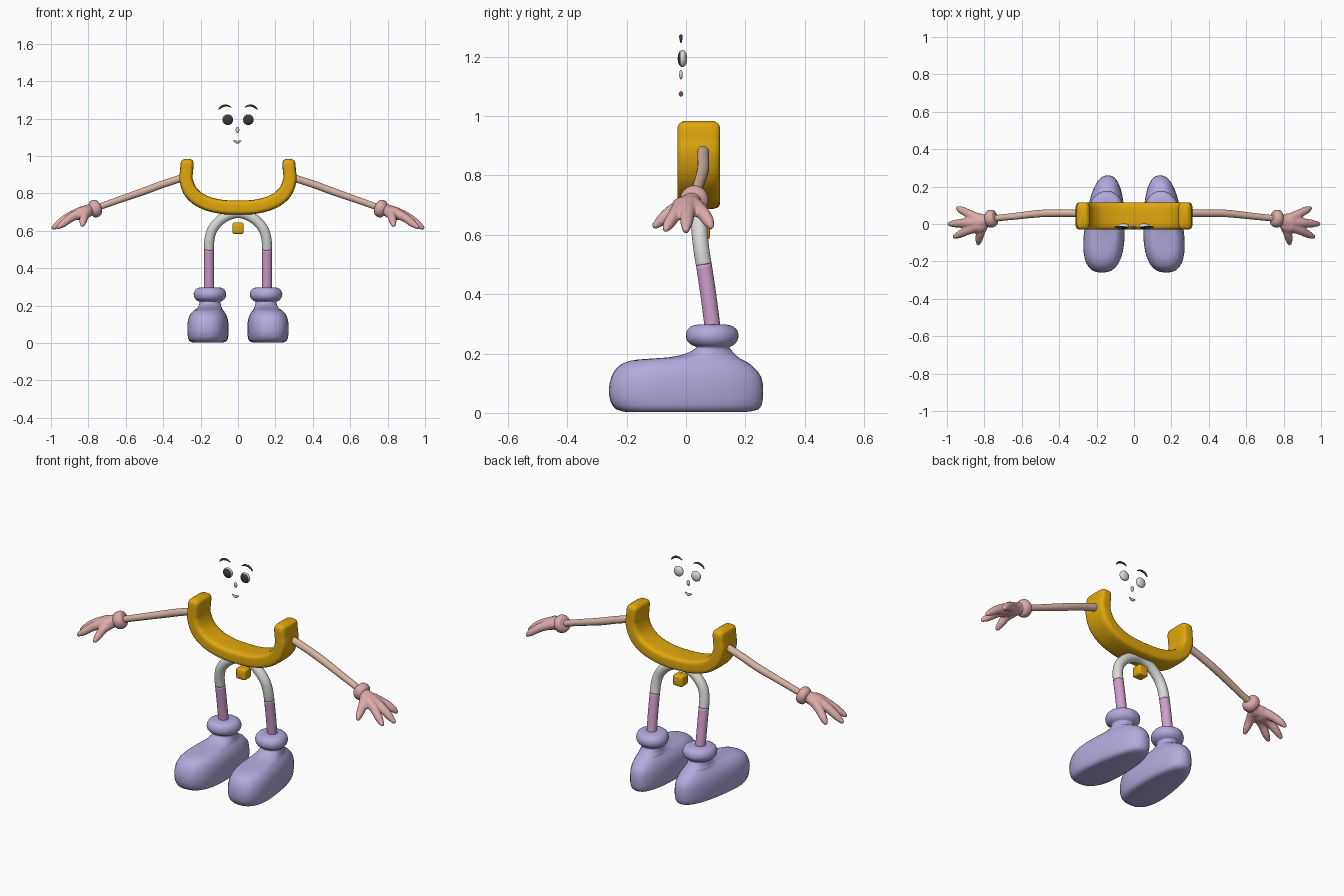
import bpy, bmesh, math
from mathutils import Vector, Matrix

if "Cube" in bpy.data.objects:
    bpy.data.objects.remove(bpy.data.objects["Cube"])


def mat(name, r, g, b):
    m = bpy.data.materials.new(name)
    m.diffuse_color = (r, g, b, 1)
    m.use_nodes = True
    m.node_tree.nodes["Principled BSDF"].inputs["Base Color"].default_value = m.diffuse_color
    return m


YELLOW = mat("golden yellow", 0.76, 0.39, 0.004)
LAVENDER = mat("lavender", 0.45, 0.40, 0.72)
SKIN = mat("skin beige", 0.68, 0.46, 0.37)
GLOVE = mat("rosy pink", 0.72, 0.40, 0.40)
STOCKING = mat("orchid pink", 0.63, 0.35, 0.60)
WHITE = mat("off white", 0.70, 0.70, 0.68)
DARK = mat("charcoal", 0.045, 0.045, 0.045)


def finish(bm, name, *mats):
    bmesh.ops.recalc_face_normals(bm, faces=bm.faces)
    me = bpy.data.meshes.new(name)
    bm.to_mesh(me)
    bm.free()
    for m in mats:
        me.materials.append(m)
    for p in me.polygons:
        p.use_smooth = True
    ob = bpy.data.objects.new(name, me)
    bpy.context.collection.objects.link(ob)
    return ob


def skin_rings(bm, rings):
    """Bridge closed rings of points and cap both ends."""
    vs = [[bm.verts.new(p) for p in r] for r in rings]
    n = len(vs[0])
    for a, b in zip(vs, vs[1:]):
        for i in range(n):
            j = (i + 1) % n
            bm.faces.new((a[i], a[j], b[j], b[i]))
    bm.faces.new(vs[0])
    bm.faces.new(vs[-1])


def spline(pts, steps):
    """Smooth curve through points of any dimension."""
    p = [pts[0]] + list(pts) + [pts[-1]]
    out = []
    for a, b, c, d in zip(p, p[1:], p[2:], p[3:]):
        for s in range(steps):
            t = s / steps
            out.append([0.5 * (2 * q + (r - o) * t + (2 * o - 5 * q + 4 * r - u) * t * t
                               + (3 * q - o - 3 * r + u) * t ** 3)
                        for o, q, r, u in zip(a, b, c, d)])
    return out + [list(pts[-1])]


def power(v, e):
    return math.copysign(abs(v) ** e, v)


def sweep(bm, pts, steps=6, sides=16, square=2.0):
    """Sweep a section along points (x, y, z, radius[, depth radius])."""
    path = spline([(*p, p[3])[:5] for p in pts], steps)
    pos = [Vector(p[:3]) for p in path]
    rings = []
    for i, p in enumerate(path):
        tan = (pos[min(i + 1, len(pos) - 1)] - pos[max(i - 1, 0)]).normalized()
        u = tan.cross(Vector((0, 1, 0))).normalized()
        v = u.cross(tan).normalized()
        ra, rb = max(p[3], 0.001), max(p[4], 0.001)
        ring = []
        for k in range(sides):
            a = math.tau * (k + 0.5) / sides
            ring.append(pos[i] + u * ra * power(math.cos(a), 2 / square)
                        + v * rb * power(math.sin(a), 2 / square))
        rings.append(ring)
    skin_rings(bm, rings)


def tube(name, m, pts, **kw):
    bm = bmesh.new()
    sweep(bm, pts, **kw)
    return finish(bm, name, m)


def ball(bm, c, r, rot=Matrix()):
    bmesh.ops.create_uvsphere(bm, u_segments=24, v_segments=14, radius=1,
                              matrix=Matrix.Translation(c) @ rot @ Matrix.Diagonal((*r, 1)))


def both(pts):
    """Mirror a half path that starts on the centre line."""
    return [(-p[0], *p[1:]) for p in reversed(pts[1:])] + list(pts)


# U-shaped body band with softened square section
band = [(0, 0.724, 0.038, 0.072), (0.10, 0.730, 0.038, 0.072), (0.19, 0.757, 0.038, 0.072),
        (0.25, 0.805, 0.038, 0.072), (0.277, 0.87, 0.036, 0.072), (0.275, 0.92, 0.035, 0.072),
        (0.272, 0.955, 0.035, 0.072), (0.271, 0.973, 0.031, 0.067), (0.271, 0.983, 0.018, 0.052)]
tube("body_band", YELLOW, both([(x, 0.043, z, a, b) for x, z, a, b in band]),
     sides=32, square=4.5)

# small rounded block under the band
bm = bmesh.new()
bmesh.ops.create_cube(bm, size=0.061, matrix=Matrix.Translation((0, 0.05, 0.614)))
bmesh.ops.bevel(bm, geom=bm.edges[:], offset=0.011, segments=3, profile=0.5, affect='EDGES')
finish(bm, "lower_block", YELLOW)

# arch joining both legs
arch = [(0, 0.045, 0.695), (0.05, 0.045, 0.684), (0.10, 0.045, 0.653), (0.138, 0.046, 0.605),
        (0.153, 0.052, 0.55), (0.155, 0.06, 0.50)]
tube("hip_arch", WHITE, both([(*p, 0.027) for p in arch]), sides=20)

# shoe rings: height, front y, back y, front half width, back half width
SHOE = [(0.003, -.20, .20, .095, .060), (0.012, -.235, .245, .115, .077), (.04, -.255, .258, .123, .085),
        (.08, -.26, .26, .126, .086), (.12, -.252, .254, .122, .083), (.15, -.235, .232, .110, .077),
        (.17, -.205, .208, .090, .070), (.18, -.16, .188, .075, .067), (.187, -.06, .177, .066, .064),
        (.20, .0, .163, .060, .060), (.22, .035, .147, .056, .056), (.228, .02, .16, .070, .070),
        (.243, .004, .173, .083, .083), (.262, .0, .177, .087, .087), (.282, .006, .17, .080, .080),
        (.295, .025, .15, .064, .064), (.298, .05, .125, .035, .035)]


def shoe(s):
    bm = bmesh.new()
    rings = []
    for z, y0, y1, wf, wb in spline(SHOE, 2):
        ring = []
        for k in range(36):
            a = math.tau * k / 36
            e = 1.0 if z > 0.19 else 0.8
            c, sn = power(math.cos(a), e), power(math.sin(a), e)
            y = (y0 + y1) / 2 + (y1 - y0) / 2 * c
            w = wf + (wb - wf) * (c + 1) / 2
            cx = 0.168 - 0.025 * (y + 0.2) / 0.4
            ring.append((s * (cx + w * sn), y, max(z, 0)))
        rings.append(ring)
    skin_rings(bm, rings)
    return finish(bm, "shoe", LAVENDER)


# fingers: paths with radius, outward from the palm
FINGERS = [
    [(.83, .025, .700, .030), (.885, .055, .675, .024), (.925, .076, .645, .020), (.942, .084, .629, .012)],
    [(.83, .010, .700, .034), (.90, .006, .675, .026), (.955, .002, .640, .021), (.985, .0, .617, .013)],
    [(.83, -.01, .700, .032), (.89, -.035, .672, .024), (.935, -.057, .638, .020), (.960, -.068, .620, .012)],
    [(.80, .000, .700, .026), (.82, -.045, .680, .024), (.828, -.082, .650, .020), (.832, -.102, .632, .013)],
]


def hand(s):
    """Palm and fingers fused into one smooth skin."""
    bm = bmesh.new()
    for f in FINGERS:
        sweep(bm, [(s * x, y, z, r) for x, y, z, r in f], sides=12)
        x, y, z, r = f[-1]
        ball(bm, (s * x, y, z), (r, r, r))
    ball(bm, (s * .835, .005, .695), (.062, .054, .032), Matrix.Rotation(s * 0.4, 4, 'Y'))
    sweep(bm, [(s * .765, .028, .72, .030), (s * .82, .01, .70, .036)])
    ob = finish(bm, "hand", GLOVE)
    m = ob.modifiers.new("fuse", 'REMESH')
    m.mode, m.voxel_size, m.use_smooth_shade = 'VOXEL', 0.006, True
    m = ob.modifiers.new("soften", 'SMOOTH')
    m.factor, m.iterations = 0.5, 5


for s in (-1, 1):
    shoe(s)
    tube("stocking", STOCKING, [(s * .155, .06, .50, .027), (s * .155, .075, .40, .027),
                                (s * .154, .09, .285, .027)], sides=20)
    tube("arm", SKIN, [(s * .28, .058, .888, .020), (s * .40, .058, .850, .020),
                       (s * .50, .056, .813, .020), (s * .64, .041, .764, .018),
                       (s * .775, .027, .716, .017)])
    hand(s)
    # rolled glove cuff around the wrist
    tube("cuff", GLOVE, [(s * .737, .031, .729, .024), (s * .742, .030, .727, .038),
                         (s * .753, .029, .723, .046), (s * .767, .028, .718, .048),
                         (s * .781, .026, .714, .043), (s * .790, .025, .711, .030)],
         steps=4, sides=24)
    # eye with dark front cap
    bm = bmesh.new()
    ball(bm, (s * .055, -.012, 1.194), (.029, .029, .016), Matrix.Rotation(math.pi / 2, 4, 'X'))
    for f in bm.faces:
        c = f.calc_center_median() - Vector((s * .055, -.012, 1.194))
        f.material_index = int(c.y < 0 and math.hypot(c.x, c.z) < 0.0265)
    finish(bm, "eye", WHITE, DARK)
    tube("eyebrow", DARK, [(s * .036, -.017, 1.260, .002), (s * .055, -.017, 1.269, .005),
                           (s * .078, -.017, 1.268, .006), (s * .094, -.017, 1.259, .005),
                           (s * .104, -.017, 1.247, .002)], sides=10)

# nose and smiling mouth
bm = bmesh.new()
ball(bm, (-.003, -.017, 1.140), (.010, .006, .016))
finish(bm, "nose", WHITE)
tube("mouth", GLOVE, [(-.024, -.017, 1.083, .002), (-.013, -.017, 1.077, .006), (-.003, -.017, 1.074, .008),
                      (.007, -.017, 1.077, .006), (.018, -.017, 1.083, .002)], sides=10)
